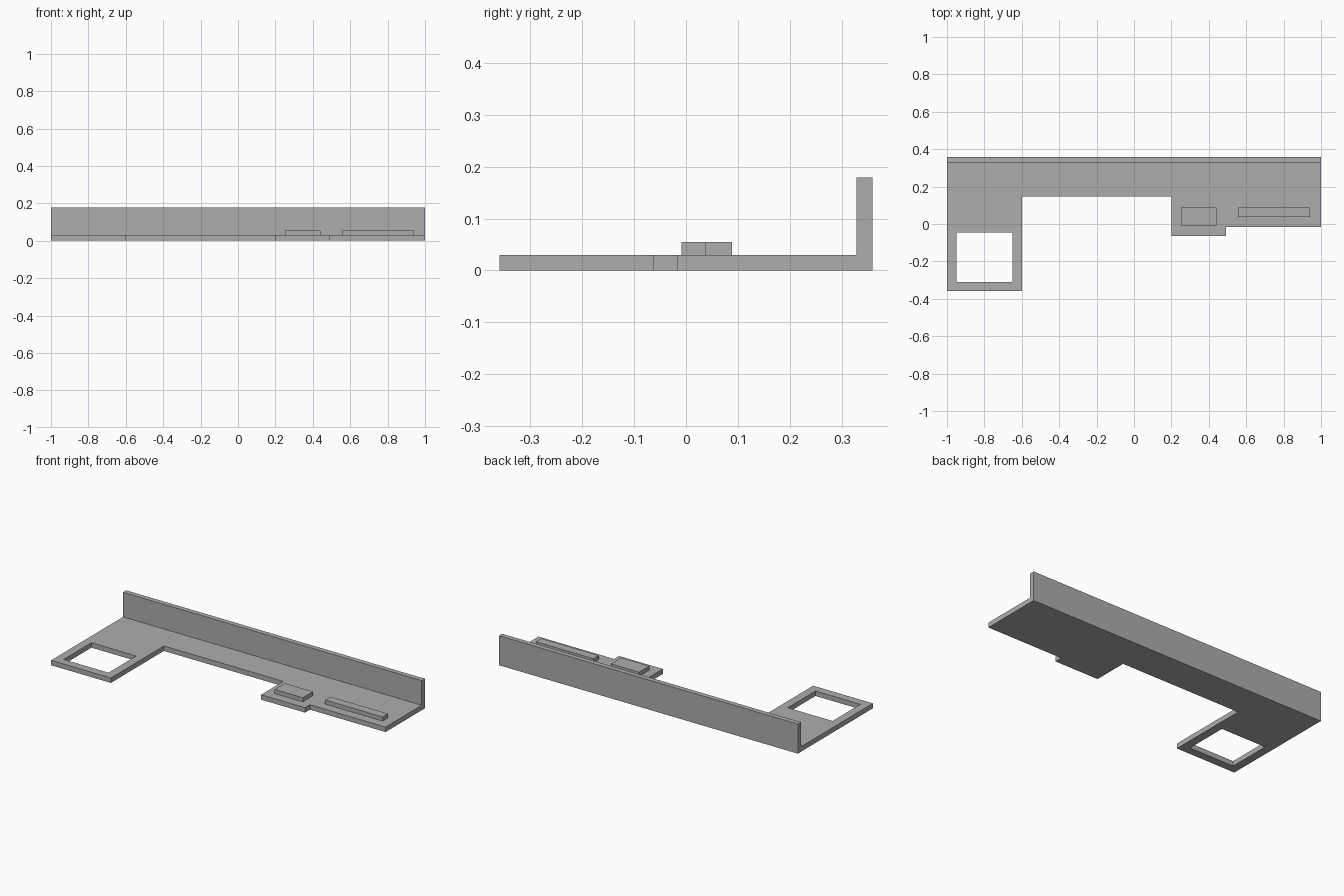
import bpy

if "Cube" in bpy.data.objects:
    bpy.data.objects.remove(bpy.data.objects["Cube"], do_unlink=True)

# Single grey finish
GREY = (0.42, 0.42, 0.42, 1.0)
grey = bpy.data.materials.new("plain_grey")
grey.use_nodes = True
grey.diffuse_color = GREY
grey.node_tree.nodes["Principled BSDF"].inputs["Base Color"].default_value = GREY


def slab(name, outlines, bottom, top):
    """Extrude closed outlines (inner ones become holes) from bottom to top."""
    curve = bpy.data.curves.new(name, "CURVE")
    curve.dimensions = "2D"
    curve.fill_mode = "BOTH"
    curve.extrude = (top - bottom) / 2
    for outline in outlines:
        spline = curve.splines.new("POLY")
        spline.points.add(len(outline) - 1)
        for point, (x, y) in zip(spline.points, outline):
            point.co = (x, y, (0), 1)
        spline.use_cyclic_u = True
    obj = bpy.data.objects.new(name, curve)
    bpy.context.collection.objects.link(obj)
    bpy.ops.object.select_all(action="DESELECT")
    obj.select_set(True)
    bpy.context.view_layer.objects.active = obj
    bpy.ops.object.convert(target="MESH")
    obj = bpy.context.view_layer.objects.active
    for vert in obj.data.vertices:
        vert.co.z += (top + bottom) / 2
    obj.data.materials.clear()
    obj.data.materials.append(grey)
    obj.data.shade_flat()
    return obj


def rect(x0, x1, y0, y1):
    return [(x0, y0), (x1, y0), (x1, y1), (x0, y1)]


BACK, FRONT = 0.359, -0.359
THICK = 0.03

# Flat base with a long front arm, a square opening and a stepped short arm
base_outline = [
    (-1, FRONT), (-0.6, FRONT), (-0.6, 0.148), (0.2, 0.148),
    (0.2, -0.064), (0.493, -0.064), (0.493, -0.017), (1, -0.017),
    (1, BACK), (-1, BACK),
]
slab("base_plate", [base_outline, rect(-0.95, -0.65, -0.31, -0.045)], 0, THICK)

# Upright wall along the back
slab("back_wall", [rect(-1, 1, BACK - THICK, BACK)], THICK, 0.179)

# Raised blocks on the short arm
slab("small_block", [rect(0.252, 0.44, -0.009, 0.089)], THICK, 0.055)
slab("long_block", [rect(0.557, 0.942, 0.038, 0.089)], THICK, 0.055)
